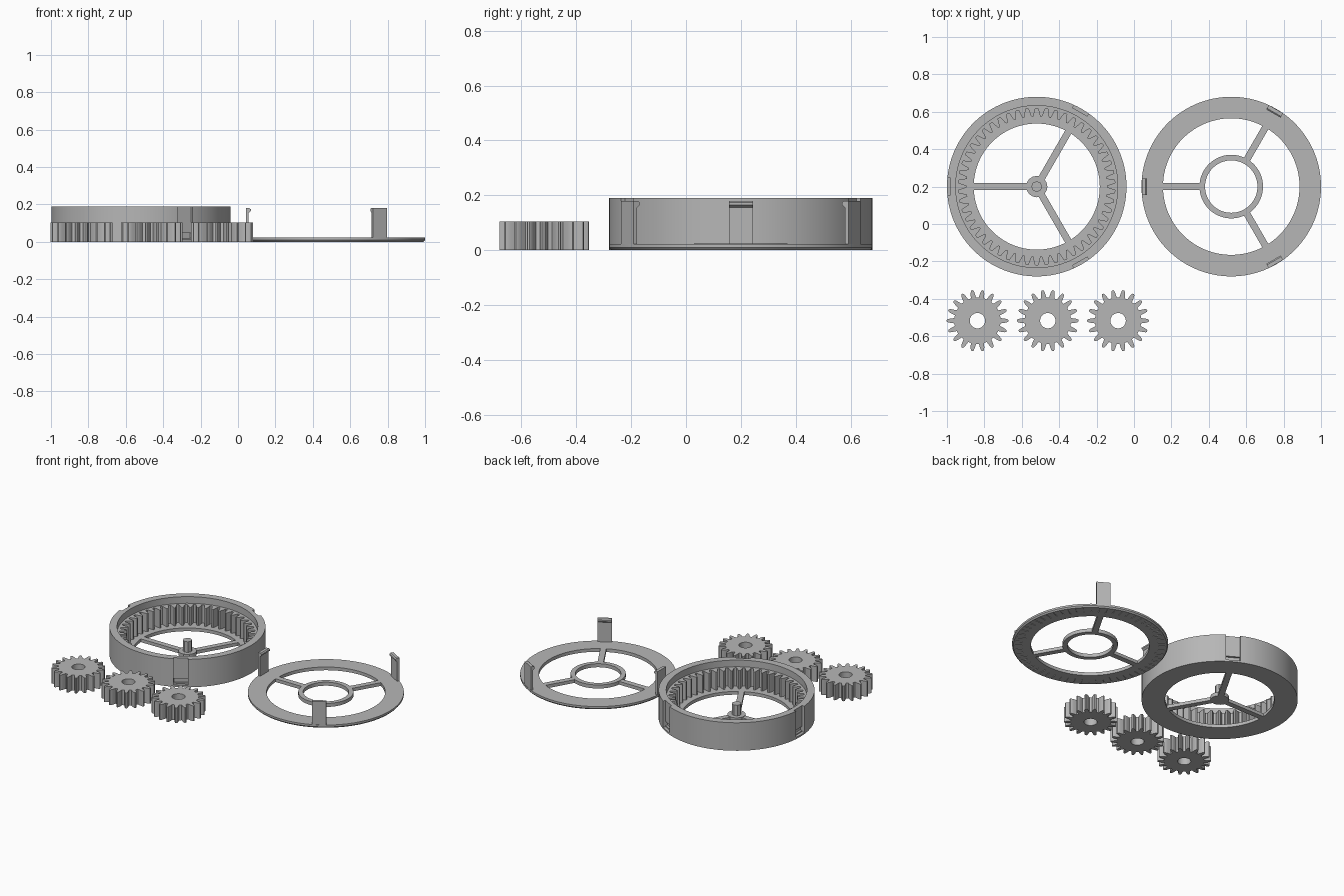
import bpy, bmesh, math
from mathutils import Matrix, Vector

if "Cube" in bpy.data.objects:
    bpy.data.objects.remove(bpy.data.objects["Cube"], do_unlink=True)

grey = bpy.data.materials.new("plain grey")
grey.use_nodes = True
tone = (0.47, 0.47, 0.47, 1)
grey.diffuse_color = tone
grey.node_tree.nodes["Principled BSDF"].inputs["Base Color"].default_value = tone

HOUSING = Vector((-0.52, 0.2, 0))
LID = Vector((0.52, 0.2, 0))
ARMS = [math.radians(a) for a in (60, 180, 300)]
FLOOR = 0.022


def finish(name, bm, origin):
    bmesh.ops.recalc_face_normals(bm, faces=bm.faces)
    mesh = bpy.data.meshes.new(name)
    bm.to_mesh(mesh)
    bm.free()
    mesh.materials.append(grey)
    ob = bpy.data.objects.new(name, mesh)
    ob.location = origin
    bpy.context.collection.objects.link(ob)
    return ob


def smooth(ob):
    bpy.ops.object.select_all(action='DESELECT')
    ob.select_set(True)
    bpy.context.view_layer.objects.active = ob
    bpy.ops.object.shade_smooth_by_angle(angle=math.radians(25))


def lathe(name, profile, origin, sides=120):
    """Turn a closed (radius, height) outline around z."""
    bm = bmesh.new()
    rings = []
    for i in range(sides):
        a = math.tau * i / sides
        rings.append([bm.verts.new((r * math.cos(a), r * math.sin(a), z)) for r, z in profile])
    n = len(profile)
    for i in range(sides):
        p, q = rings[i], rings[(i + 1) % sides]
        for k in range(n):
            bm.faces.new((p[k], q[k], q[(k + 1) % n], p[(k + 1) % n]))
    return finish(name, bm, origin)


def box(bm, r0, r1, width, z0, z1, angle):
    """Add a box lying along a radius."""
    m = (Matrix.Rotation(angle, 4, 'Z')
         @ Matrix.Translation(((r0 + r1) / 2, 0, (z0 + z1) / 2))
         @ Matrix.Diagonal((r1 - r0, width, z1 - z0, 1)))
    bmesh.ops.create_cube(bm, size=1, matrix=m)


def cut(ob, boxes):
    """Subtract a set of separate radial boxes from a part."""
    bm = bmesh.new()
    for b in boxes:
        box(bm, *b)
    cutter = finish("cutter", bm, ob.location)
    cutter.hide_render = True
    mod = ob.modifiers.new("cut", 'BOOLEAN')
    mod.operation, mod.solver, mod.object = 'DIFFERENCE', 'EXACT', cutter
    bpy.context.view_layer.objects.active = ob
    bpy.ops.object.modifier_apply(modifier=mod.name)
    bpy.data.objects.remove(cutter, do_unlink=True)


def toothed_ring(name, teeth, shape, plain, z0, z1, origin):
    """Ring with one toothed edge; shape holds (pitch fraction, radius) points."""
    bm = bmesh.new()
    cols = []
    for t in range(teeth):
        for f, r in shape:
            a = math.tau * (t + f) / teeth
            c, s = math.cos(a), math.sin(a)
            cols.append([bm.verts.new((q * c, q * s, z))
                         for q, z in ((r, z0), (r, z1), (plain, z1), (plain, z0))])
    for i, p in enumerate(cols):
        q = cols[(i + 1) % len(cols)]
        for k in range(4):
            bm.faces.new((p[k], q[k], q[(k + 1) % 4], p[(k + 1) % 4]))
    ob = finish(name, bm, origin)
    smooth(ob)


def spokes(name, r0, r1, origin):
    bm = bmesh.new()
    for a in ARMS:
        box(bm, r0, r1, 0.037, 0, FLOOR, a)
    finish(name, bm, origin)


def post(name, radius, z0, z1, sides):
    bm = bmesh.new()
    bmesh.ops.create_cone(bm, cap_ends=True, segments=sides, radius1=radius, radius2=radius,
                          depth=z1 - z0, matrix=Matrix.Translation((0, 0, (z0 + z1) / 2)))
    smooth(finish(name, bm, HOUSING))


# Housing shell with clip grooves and hook pockets
housing = lathe("housing", [(0.337, 0), (0.48, 0), (0.48, 0.19), (0.433, 0.19),
                            (0.433, FLOOR), (0.337, FLOOR)], HOUSING)
cut(housing, [(0.461, 0.52, 0.09, 0.012, 0.22, a) for a in ARMS])
cut(housing, [(0.447, 0.52, 0.09, 0.02, 0.048, a) for a in ARMS])
smooth(housing)

# Internal ring gear
half = [(0.10, 0.375), (0.17, 0.383), (0.26, 0.400), (0.36, 0.418)]
ring_shape = [(-f, r) for f, r in reversed(half)] + half
toothed_ring("ring_gear", 50, ring_shape, 0.436, FLOOR - 0.002, 0.145, HOUSING)

# Housing spokes, hub and centre pin
spokes("housing_spokes", 0.04, 0.342, HOUSING)
post("housing_hub", 0.057, 0, 0.026, 16)
post("centre_pin", 0.029, 0.02, 0.098, 8)

# Lid ring with engraved marks underneath
lid = lathe("lid", [(0.365, 0), (0.472, 0), (0.48, 0.009), (0.48, FLOOR),
                    (0.365, FLOOR)], LID)
cut(lid, [(0.42 if i % 5 else 0.405, 0.462, 0.006, -0.01, 0.004, math.tau * (i + 0.5) / 60)
          for i in range(60)])
smooth(lid)
smooth(lathe("lid_hub", [(0.14, 0), (0.17, 0), (0.17, FLOOR + 0.002), (0.14, FLOOR + 0.002)],
             LID, 64))
spokes("lid_spokes", 0.165, 0.37, LID)

# Lid clips with inward hooks
clip = [(0.463, 0.012), (0.463, 0.155), (0.451, 0.165), (0.451, 0.174),
        (0.458, 0.18), (0.478, 0.18), (0.478, 0.012)]
bm = bmesh.new()
for a in ARMS:
    rot = Matrix.Rotation(a, 3, 'Z')
    sides = [[bm.verts.new(rot @ Vector((r, y, z))) for r, z in clip] for y in (-0.044, 0.044)]
    for side in sides:
        bm.faces.new(side)
    for k in range(len(clip)):
        j = (k + 1) % len(clip)
        bm.faces.new((sides[0][k], sides[0][j], sides[1][j], sides[1][k]))
finish("lid_clips", bm, LID)

# Three loose planet gears
half = [(0.07, 0.165), (0.14, 0.160), (0.22, 0.147), (0.27, 0.135), (0.33, 0.124)]
gear_shape = [(-f, r) for f, r in reversed(half)] + half
for i, x in enumerate((-0.837, -0.461, -0.085)):
    toothed_ring(f"planet_gear_{i + 1}", 18, gear_shape, 0.041, 0, 0.104,
                 Vector((x, -0.517, 0)))
